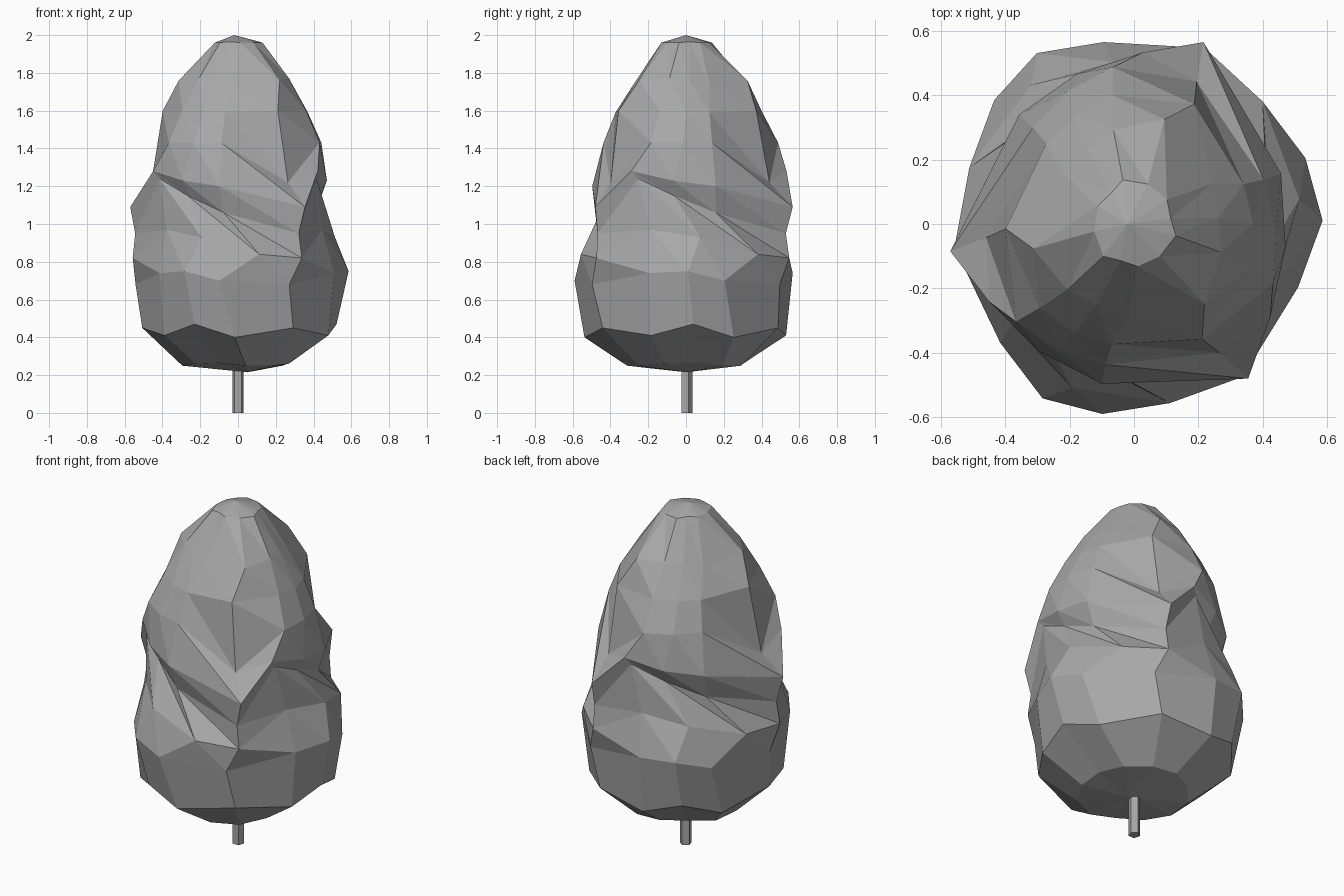
import bpy, bmesh
from math import sin, cos, radians

if "Cube" in bpy.data.objects:
    bpy.data.objects.remove(bpy.data.objects["Cube"])

# Crown rings, top to bottom: (angle, radius, height) over one third of a turn;
# three repeats make the twisted lobes.
UPPER = [
    [(105, .14, 1.96), (128, .12, 1.965), (155, .13, 1.96), (190, .13, 1.96)],
    [(103, .295, 1.77), (124, .275, 1.76), (146, .28, 1.73), (193, .335, 1.76)],
    [(100, .40, 1.60), (120, .385, 1.59), (139, .375, 1.59), (182, .415, 1.60)],
    [(98, .485, 1.43), (118, .46, 1.43), (138, .44, 1.43), (185, .48, 1.22)],
]
MIDDLE = [
    [(87, .525, 1.28), (112, .495, 1.23), (138, .50, 1.20), (188, .60, 1.09)],
    [(90, .50, 1.24), (112, .45, 1.15), (140, .455, 1.06), (186, .57, .95)],
    [(98, .50, .97), (128, .54, .93), (162, .56, .84), (187, .585, .82)],
]
LOWER = [
    [(100, .565, .74), (121, .61, .75), (140, .59, .70), (180, .565, .68)],
    [(100, .53, .41), (124, .545, .47), (148, .53, .40), (185, .53, .45)],
    [(98, .30, .26), (128, .29, .265), (158, .31, .25), (188, .31, .25)],
]
RINGS = UPPER + MIDDLE + LOWER

grey = bpy.data.materials.new("dark_grey")
grey.diffuse_color = (.39, .39, .39, 1)
grey.use_nodes = True
grey.node_tree.nodes["Principled BSDF"].inputs["Base Color"].default_value = grey.diffuse_color


def finish(bm, name):
    bmesh.ops.recalc_face_normals(bm, faces=bm.faces)
    mesh = bpy.data.meshes.new(name)
    bm.to_mesh(mesh)
    bm.free()
    mesh.materials.append(grey)
    obj = bpy.data.objects.new(name, mesh)
    bpy.context.collection.objects.link(obj)
    return obj


# Faceted twisted crown
bm = bmesh.new()
loops = []
for ring in RINGS:
    loop = []
    for k in range(3):
        for a, r, z in ring:
            t = radians(a + 120 * k)
            loop.append(bm.verts.new((r * .96 * cos(t), r * 1.015 * sin(t), z)))
    loops.append(loop)
n = len(loops[0])
for level, (up, low) in enumerate(zip(loops, loops[1:])):
    for i in range(n):
        j = (i + 1) % n
        if level >= 7:
            bm.faces.new((up[i], low[i], low[j], up[j]))
        else:
            # diagonals run down along the twist
            bm.faces.new((up[i], low[i], low[j]))
            bm.faces.new((up[i], low[j], up[j]))
top = bm.verts.new((-.02, 0, 2))
bottom = bm.verts.new((.05, 0, .215))
for i in range(n):
    j = (i + 1) % n
    bm.faces.new((top, loops[0][i], loops[0][j]))
    bm.faces.new((bottom, loops[-1][j], loops[-1][i]))
finish(bm, "crown")

# Thin trunk
bm = bmesh.new()
bmesh.ops.create_cone(bm, cap_ends=True, segments=5, radius1=.032, radius2=.032, depth=.3)
bmesh.ops.translate(bm, verts=bm.verts, vec=(0, .003, .15))
finish(bm, "trunk")
